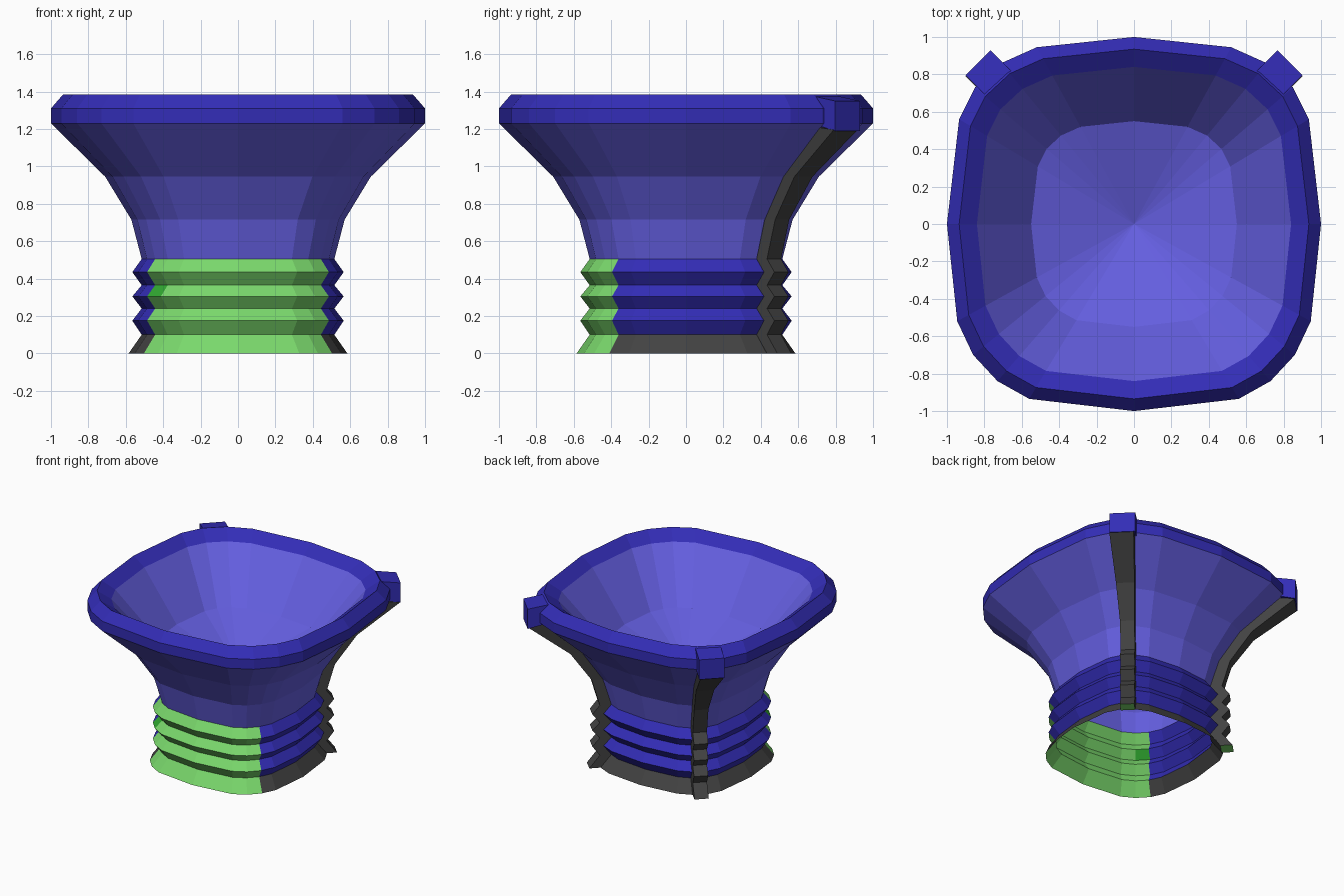
import bpy, bmesh, math
from mathutils import Vector

if "Cube" in bpy.data.objects:
    bpy.data.objects.remove(bpy.data.objects["Cube"])


def material(name, rgb):
    m = bpy.data.materials.new(name)
    m.diffuse_color = (*rgb, 1)
    m.use_nodes = True
    m.node_tree.nodes["Principled BSDF"].inputs["Base Color"].default_value = m.diffuse_color
    return m


LIGHT = material("light_blue", (0.13, 0.115, 0.76))
BLUE = material("deep_blue", (0.033, 0.026, 0.47))
GREEN = material("green", (0.195, 0.69, 0.15))
DARK_GREEN = material("dark_green", (0.03, 0.40, 0.03))
CHARCOAL = material("charcoal", (0.055, 0.055, 0.055))

# Rounded-square cross-section, counter-clockwise from the front middle
HALF = [(0.56, -0.935), (0.73, -0.84), (0.86, -0.70), (0.945, -0.52), (1, 0),
        (0.935, 0.56), (0.85, 0.73), (0.71, 0.86), (0.52, 0.945)]
SECTION = [(0, -1)] + HALF + [(0, 1)] + [(-x, y) for x, y in reversed(HALF)]


def finish(name, bm, mats):
    me = bpy.data.meshes.new(name)
    bm.to_mesh(me)
    bm.free()
    for m in mats:
        me.materials.append(m)
    ob = bpy.data.objects.new(name, me)
    bpy.context.collection.objects.link(ob)
    return ob


def loft(name, profile, mats, pick=lambda level, side: 0, apex=None):
    """Skin the cross-section through (scale, z) levels; optional point at the end."""
    bm = bmesh.new()
    rings = [[bm.verts.new((x * s, y * s, z)) for x, y in SECTION] for s, z in profile]
    n = len(SECTION)
    for k in range(len(rings) - 1):
        a, b = rings[k], rings[k + 1]
        for i in range(n):
            j = (i + 1) % n
            bm.faces.new((a[i], a[j], b[j], b[i])).material_index = pick(k, i)
    if apex is not None:
        tip = bm.verts.new((0, 0, apex))
        last = rings[-1]
        for i in range(n):
            bm.faces.new((last[i], last[(i + 1) % n], tip))
    return finish(name, bm, mats)


# Ribbed base: green front, charcoal foot band, blue ribs
RIBS = [(0.585, 0), (0.515, 0.10), (0.565, 0.175), (0.515, 0.24), (0.565, 0.305),
        (0.515, 0.365), (0.565, 0.435), (0.515, 0.505)]


def base_colour(level, side):
    if level == 4 and side == 17:
        return 3
    if side < 3 or side > 16:
        return 2
    return 0 if level == 0 else 1


loft("ribbed_base", RIBS, [CHARCOAL, BLUE, GREEN, DARK_GREEN], base_colour)

# Flared outer wall
WALL = [(0.515, 0.505), (0.57, 0.715), (0.71, 0.945), (1.0, 1.23)]
loft("flared_wall", WALL, [LIGHT])

# Bevelled rim and the funnel inside it
loft("rim", [(1.0, 1.23), (1.0, 1.31), (0.935, 1.385), (0.84, 1.315)], [BLUE])
loft("inner_funnel", [(0.84, 1.315), (0.55, 0.93)], [LIGHT], apex=0.725)


def strut(name, sections, mats, cap_index, side, shift):
    """Skin boxes (r_in, r_out, half width, z_in, z_out) along a back corner."""
    radial = Vector((side, 1, 0)).normalized()
    across = Vector((-radial.y, radial.x, 0))
    bm = bmesh.new()
    rings = []
    for r0, r1, w, z0, z1 in sections:
        corners = ((r0, -w, z0), (r1, -w, z1), (r1, w, z1), (r0, w, z0))
        rings.append([bm.verts.new(radial * r + across * (t + shift * side) + Vector((0, 0, z)))
                      for r, t, z in corners])
    for a, b in zip(rings, rings[1:]):
        for i in range(4):
            j = (i + 1) % 4
            bm.faces.new((a[i], a[j], b[j], b[i]))
    bm.faces.new(rings[0][::-1]).material_index = cap_index
    bm.faces.new(rings[-1])
    bmesh.ops.recalc_face_normals(bm, faces=bm.faces)
    finish(name, bm, mats)


# Back corner struts follow the wall profile and end in a blue block
DIAG = 1.114
leg = [(s * DIAG - 0.01, s * DIAG + 0.08, 0.053, z, z) for s, z in RIBS]
leg += [(0.627, 0.715, 0.053, 0.715, 0.715),
        (0.78, 0.876, 0.068, 0.945, 0.945),
        (1.07, 1.195, 0.09, 1.21, 1.195)]
block = [(1.041, 1.2, 0.094, 1.225, 1.19), (1.041, 1.2, 0.094, 1.375, 1.35)]
for label, side in (("right", 1), ("left", -1)):
    strut("corner_strut_" + label, leg, [CHARCOAL, GREEN], 1, side, 0.012)
    strut("strut_block_" + label, block, [BLUE], 0, side, 0.02)
